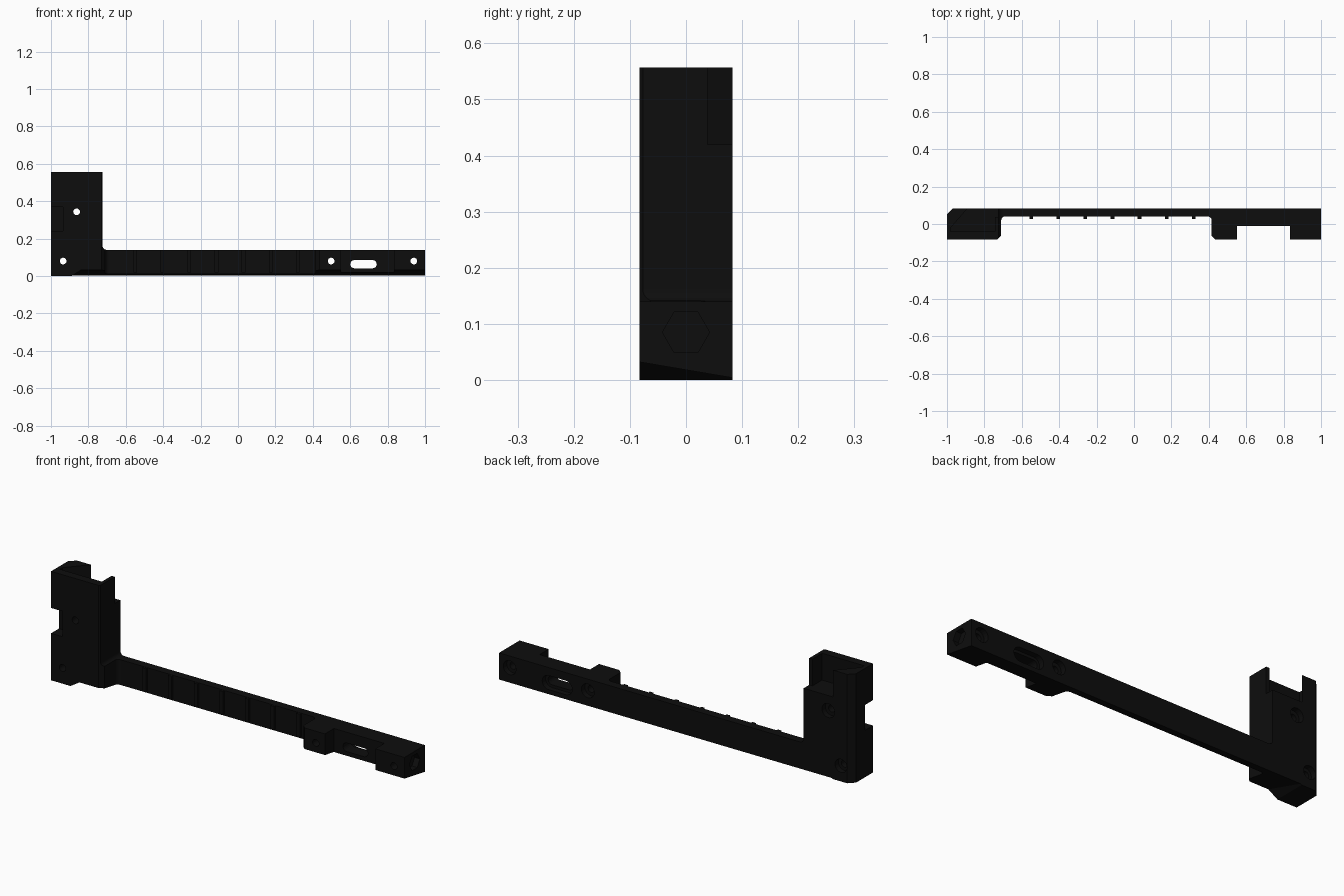
import bpy, bmesh, math

if "Cube" in bpy.data.objects:
    bpy.data.objects.remove(bpy.data.objects["Cube"])

black = bpy.data.materials.new("matte black")
black.diffuse_color = (0.004, 0.004, 0.004, 1)
black.use_nodes = True
black.node_tree.nodes["Principled BSDF"].inputs["Base Color"].default_value = black.diffuse_color


def prism(name, pts, axis, lo, hi):
    """Extrude a closed 2D outline along an axis."""
    place = {"x": lambda a, b, t: (t, a, b),
             "y": lambda a, b, t: (a, t, b),
             "z": lambda a, b, t: (a, b, t)}[axis]
    bm = bmesh.new()
    ends = [[bm.verts.new(place(a, b, t)) for a, b in pts] for t in (lo, hi)]
    n = len(pts)
    bm.faces.new(ends[0])
    bm.faces.new(ends[1])
    for i in range(n):
        j = (i + 1) % n
        bm.faces.new((ends[0][i], ends[0][j], ends[1][j], ends[1][i]))
    bmesh.ops.recalc_face_normals(bm, faces=bm.faces)
    me = bpy.data.meshes.new(name)
    bm.to_mesh(me)
    bm.free()
    me.materials.append(black)
    ob = bpy.data.objects.new(name, me)
    bpy.context.collection.objects.link(ob)
    return ob


def arc(cx, cy, r, a0, a1, n=6):
    return [(cx + r * math.cos(math.radians(a0 + (a1 - a0) * i / n)),
             cy + r * math.sin(math.radians(a0 + (a1 - a0) * i / n))) for i in range(n + 1)]


def stadium(x0, x1, z, r):
    return arc(x1, z, r, -90, 90, 10) + arc(x0, z, r, 90, 270, 10)


def rect(a0, b0, a1, b1):
    return [(a0, b0), (a1, b0), (a1, b1), (a0, b1)]


# Body: plan outline with thin bar, grip blocks and upright
F, B = -0.083, 0.083
plan = ([(-1, F), (-0.73, F), (-0.71, F + 0.02)]
        + arc(-0.69, 0.02, 0.02, 180, 90)
        + arc(0.395, 0.02, 0.02, 90, 0)
        + [(0.415, F + 0.02), (0.435, F), (0.55, F), (0.55, -0.01), (0.835, -0.01),
           (0.835, F), (1, F), (1, B), (-0.97, B), (-1, B - 0.03)])
body = prism("bracket_body", plan, "z", 0, 0.557)

cutters = []


def cut(*args):
    ob = prism(*args)
    ob.hide_render = True
    ob.hide_viewport = True
    cutters.append(ob)
    return ob


# Space above the bar, with a fillet at the upright
cut("cut_above_bar", [(-0.724, 0.7)] + arc(-0.702, 0.162, 0.022, 180, 270)
    + [(1.1, 0.14), (1.1, 0.7)], "y", -0.2, 0.2)

# Sloping underside, ramped down to the foot under the upright
under = cut("cut_underside", [(-0.1, -0.05), (-0.1, 0.035), (0.1, 0.001), (0.1, -0.05)],
            "x", -0.89, 1.1)
for v in under.data.vertices:
    if v.co.x < 0:
        v.co.x += 1.6 * v.co.z

# Open pocket at the top of the upright and its lowered rear lip
cut("cut_pocket", [(-0.98, -0.04), (-0.742, -0.04), (-0.742, 0.12), (-0.858, 0.12),
                   (-0.98, -0.02)], "z", 0.42, 0.7)
cut("cut_rear_lip", rect(-0.76, 0.038, -0.6, 0.13), "z", 0.42, 0.7)

# Notch in the outer front edge
cut("cut_side_notch", rect(-1.1, -0.2, -0.935, -0.018), "z", 0.24, 0.37)

# Screw holes and long slot, each counterbored from the back
for i, (x0, x1, z, r, wide) in enumerate([
        (-0.935, -0.935, 0.08, 0.018, 0.034), (-0.863, -0.863, 0.343, 0.018, 0.036),
        (0.498, 0.498, 0.08, 0.018, 0.036), (0.94, 0.94, 0.08, 0.018, 0.036),
        (0.622, 0.72, 0.063, 0.022, 0.036)]):
    cut(f"cut_hole_{i}", stadium(x0, x1 + 1e-4, z, r), "y", -0.2, 0.2)
    cut(f"cut_counterbore_{i}", stadium(x0, x1 + 1e-4, z, wide), "y", 0.055, 0.2)

# Hexagonal nut recess in the end face
cut("cut_nut_recess", arc(0, 0.085, 0.042, 0, 300, 5), "x", 0.97, 1.1)

for c in cutters:
    m = body.modifiers.new(c.name, "BOOLEAN")
    m.operation = "DIFFERENCE"
    m.solver = "EXACT"
    m.object = c

# Apply the cuts and discard the cutters
dg = bpy.context.evaluated_depsgraph_get()
dg.update()
done = bpy.data.meshes.new_from_object(body.evaluated_get(dg))
body.modifiers.clear()
body.data = done
for c in cutters:
    bpy.data.objects.remove(c)

# Small vertical ribs on the front of the thin bar
for i in range(7):
    x = -0.55 + 0.145 * i
    prism(f"bar_rib_{i + 1}", rect(x - 0.01, 0.028, x + 0.01, 0.045), "z", 0.02, 0.139)
